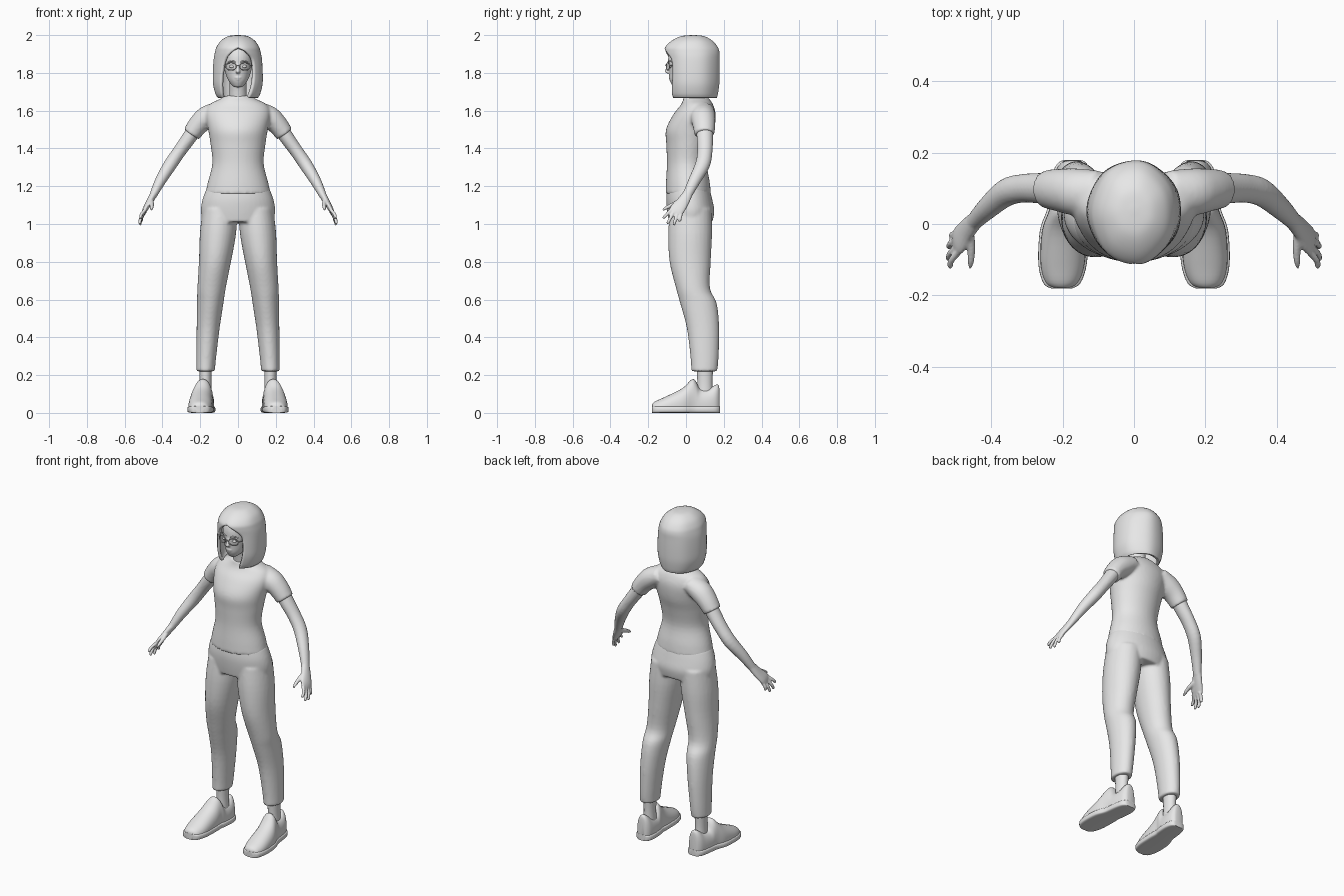
import bpy, bmesh, math
from mathutils import Vector, Matrix

if "Cube" in bpy.data.objects:
    bpy.data.objects.remove(bpy.data.objects["Cube"])

grey = bpy.data.materials.new("plain grey")
grey.diffuse_color = (0.8, 0.8, 0.8, 1)
grey.use_nodes = True
grey.node_tree.nodes["Principled BSDF"].inputs["Base Color"].default_value = grey.diffuse_color


def smooth_rows(rows, sub=4):
    """Catmull-Rom interpolation between rows of numbers."""
    rows = [Vector(r) for r in rows]
    out = []
    for i in range(len(rows) - 1):
        p0, p1, p2 = rows[max(i - 1, 0)], rows[i], rows[i + 1]
        p3 = rows[min(i + 2, len(rows) - 1)]
        for k in range(sub):
            t = k / sub
            out.append(p1 * 2 * 0.5 + (p2 - p0) * (0.5 * t)
                       + (p0 * 2 - p1 * 5 + p2 * 4 - p3) * (0.5 * t * t)
                       + (p1 * 3 - p0 - p2 * 3 + p3) * (0.5 * t ** 3))
    return out + [rows[-1]]


def loft(bm, rows, axis="z", side=1, n=28, power=2.0, floor=None):
    """Closed skin over elliptical rings; each row is x, y, z, radius a, radius b."""
    rows = smooth_rows(rows)
    rings = []
    for i, r in enumerate(rows):
        c = Vector(r[:3])
        a, b = Vector((1, 0, 0)), Vector((0, 1, 0))
        if axis == "y":
            b = Vector((0, 0, 1))
        elif axis == "path":
            t = (Vector(rows[min(i + 1, len(rows) - 1)][:3])
                 - Vector(rows[max(i - 1, 0)][:3])).normalized()
            b = (b - t * b.dot(t)).normalized()
            a = b.cross(t)
        ring = []
        for k in range(n):
            ang = 2 * math.pi * k / n
            u, v = math.cos(ang), math.sin(ang)
            u = math.copysign(abs(u) ** (2 / power), u)
            v = math.copysign(abs(v) ** (2 / power), v)
            p = c + a * u * max(r[3], 0.002) + b * v * max(r[4], 0.002)
            if floor is not None:
                p.z = max(p.z, floor)
            ring.append(bm.verts.new((p.x * side, p.y, p.z)))
        rings.append(ring)
    faces = [bm.faces.new(rings[0]), bm.faces.new(rings[-1])]
    for r0, r1 in zip(rings, rings[1:]):
        for k in range(n):
            faces.append(bm.faces.new((r0[k], r0[(k + 1) % n], r1[(k + 1) % n], r1[k])))
    bmesh.ops.recalc_face_normals(bm, faces=faces)


def ball(bm, loc, size):
    bmesh.ops.create_uvsphere(bm, u_segments=16, v_segments=10, radius=1,
                              matrix=Matrix.LocRotScale(Vector(loc), None, Vector(size)))


def finish(bm, name, voxel=None, smooth=3):
    mesh = bpy.data.meshes.new(name)
    bm.to_mesh(mesh)
    bm.free()
    mesh.materials.append(grey)
    ob = bpy.data.objects.new(name, mesh)
    bpy.context.collection.objects.link(ob)
    bpy.ops.object.select_all(action="DESELECT")
    ob.select_set(True)
    bpy.context.view_layer.objects.active = ob
    bpy.ops.object.shade_smooth_by_angle(angle=math.radians(45))
    if voxel:
        m = ob.modifiers.new("blend", "REMESH")
        m.mode, m.voxel_size, m.use_smooth_shade = "VOXEL", voxel, True
        s = ob.modifiers.new("soften", "SMOOTH")
        s.iterations, s.factor = smooth, 0.5
    return ob


# Shirt: torso with two short sleeves
bm = bmesh.new()
loft(bm, [(0, .012, 1.16, .173, .12), (0, .01, 1.22, .16, .116), (0, .005, 1.32, .136, .106),
          (0, .012, 1.42, .145, .116), (0, .022, 1.5, .158, .128), (0, .045, 1.58, .172, .112),
          (0, .058, 1.63, .155, .086), (0, .055, 1.66, .1, .07), (0, .045, 1.68, .062, .058)], n=40)
for s in (1, -1):
    loft(bm, [(.1, .085, 1.6, .05, .065), (.165, .09, 1.565, .06, .066),
              (.21, .095, 1.525, .054, .06), (.247, .098, 1.475, .048, .053)], "path", s)
finish(bm, "shirt", .008, 5)

# Trousers: hips blended with two legs
bm = bmesh.new()
loft(bm, [(0, .012, 1.19, .166, .112), (0, .017, 1.13, .188, .122), (0, .025, 1.07, .197, .125),
          (0, .025, 1.01, .188, .115)], n=40)
for s in (1, -1):
    loft(bm, [(.095, .025, 1.08, .092, .11), (.106, .022, .95, .096, .116), (.122, .022, .8, .085, .109),
              (.14, .037, .66, .075, .09), (.147, .066, .58, .07, .097), (.158, .09, .45, .061, .086),
              (.168, .098, .3, .053, .075), (.172, .097, .22, .049, .069)], "z", s)
finish(bm, "trousers", .008, 5)

# Arms and hands, with a thumb and four spread fingers
bm = bmesh.new()
tips = [(.517, -.122, 1.03), (.522, -.1, 1.0), (.52, -.065, .993), (.512, -.035, 1.012)]
for s in (1, -1):
    loft(bm, [(.21, .098, 1.53, .04, .045), (.26, .1, 1.455, .038, .043), (.31, .1, 1.385, .035, .04),
              (.358, .088, 1.315, .035, .039), (.41, .045, 1.23, .029, .032),
              (.45, .005, 1.15, .02, .025)], "path", s, 20)
    loft(bm, [(.445, .01, 1.16, .02, .026), (.47, -.018, 1.115, .017, .034),
              (.49, -.045, 1.08, .014, .04), (.5, -.058, 1.06, .009, .036)], "path", s, 20)
    for k, (x, y, z) in enumerate(tips):
        base = Vector((.492, -.078 + k * .018, 1.075 - k * .003))
        tip = Vector((x, y, z))
        mid = base.lerp(tip, .55) + Vector((.006, 0, 0))
        loft(bm, [(*base, .01, .01), (*mid, .009, .009), (*base.lerp(tip, .93), .008, .008),
                  (*tip, .003, .003)], "path", s, 12)
    loft(bm, [(.462, -.02, 1.125, .014, .014), (.456, -.065, 1.105, .012, .012),
              (.457, -.105, 1.085, .009, .009), (.46, -.125, 1.072, .004, .004)], "path", s, 12)
finish(bm, "arms_and_hands", .005, 2)

# Ankles
bm = bmesh.new()
for s in (1, -1):
    loft(bm, [(.172, .1, .08, .034, .044), (.172, .1, .16, .031, .04), (.172, .1, .26, .035, .045)], "z", s)
finish(bm, "ankles")

# Shoes: upper lofted from toe to heel, over a thin sole
bm = bmesh.new()
sole = bmesh.new()
shoe = [(.203, -.18, .045, .022), (.202, -.165, .06, .046), (.2, -.11, .085, .062), (.196, -.02, .13, .062),
        (.188, .03, .177, .053), (.183, .052, .168, .052), (.18, .075, .128, .052), (.176, .12, .128, .05),
        (.174, .155, .148, .043), (.173, .173, .145, .03), (.173, .178, .11, .018)]
for s in (1, -1):
    loft(bm, [(x, y, h * .35, w, h * .65) for x, y, h, w in shoe], "y", s, 28, 2.2, .004)
    loft(sole, [(x, y * 1.005, .018, w + .006, .018) for x, y, h, w in shoe], "y", s, 28, 5)
finish(bm, "shoe_uppers")
finish(sole, "shoe_soles")

# Head, neck, nose, lips and chin
bm = bmesh.new()
loft(bm, [(0, -.045, 1.724, .018, .02), (0, -.036, 1.736, .034, .038), (0, -.022, 1.762, .052, .064),
          (0, -.006, 1.8, .067, .084), (0, 0, 1.85, .077, .095), (0, .01, 1.9, .08, .1),
          (0, .02, 1.95, .065, .085), (0, .025, 1.975, .03, .04)], n=36)
loft(bm, [(0, .045, 1.6, .056, .054), (0, .035, 1.68, .046, .046), (0, .02, 1.77, .045, .048)])
loft(bm, [(0, -.088, 1.85, .007, .008), (0, -.095, 1.825, .008, .011), (0, -.1, 1.806, .012, .013),
          (0, -.093, 1.797, .009, .008)], n=14)
ball(bm, (0, -.083, 1.775), (.019, .009, .005))
ball(bm, (0, -.08, 1.766), (.016, .009, .006))
finish(bm, "head_and_neck", .004, 2)

# Eyes and eyebrows
bm = bmesh.new()
for s in (1, -1):
    ball(bm, (s * .032, -.083, 1.834), (.014, .008, .008))
    loft(bm, [(.014, -.094, 1.857, .003, .003), (.032, -.09, 1.863, .004, .004),
              (.054, -.074, 1.856, .002, .002)], "path", s, 8)
finish(bm, "eyes_and_eyebrows")

# Glasses: two oval rims, a bridge and side arms
curve = bpy.data.curves.new("glasses", "CURVE")
curve.dimensions, curve.bevel_depth, curve.bevel_resolution = "3D", .0025, 2


def wire(points, closed=False):
    sp = curve.splines.new("POLY")
    sp.points.add(len(points) - 1)
    for q, p in zip(sp.points, points):
        q.co = (*p, 1)
    sp.use_cyclic_u = closed


for s in (1, -1):
    wire([(s * (.037 + .027 * math.cos(a)), -.104 + .008 * (1 + math.cos(a)), 1.834 + .02 * math.sin(a))
          for a in (2 * math.pi * k / 28 for k in range(28))], True)
    wire([(s * .064, -.088, 1.838), (s * .08, -.06, 1.84), (s * .084, .02, 1.838)])
wire([(-.01, -.104, 1.837), (0, -.108, 1.841), (.01, -.104, 1.837)])
curve.materials.append(grey)
bpy.context.collection.objects.link(bpy.data.objects.new("glasses", curve))

# Hair: bob-shaped shell, parted in front; rows are z, rx, ry, cy, left gap, right gap
bm = bmesh.new()
rows = smooth_rows([
    (2.0, .008, .008, .04, 0, 0), (1.994, .052, .062, .035, 0, 0), (1.97, .09, .108, .032, 0, 0),
    (1.938, .112, .138, .029, 0, 0), (1.91, .121, .145, .032, .035, .045), (1.87, .128, .143, .035, .068, .078),
    (1.8, .132, .142, .036, .085, .085), (1.74, .131, .14, .036, .09, .08),
    (1.69, .119, .133, .036, .088, .066), (1.668, .106, .125, .038, .083, .056)], 5)
n = 48
grid = []
for z, rx, ry, cy, left, right in rows:
    g0, g1 = (math.asin(min(max(g / rx, 0), .95)) for g in (right, left))
    line = []
    for k in range(n + 1):
        ang = g0 + (2 * math.pi - g1 - g0) * k / n
        wave = 1 + .008 * math.sin(7 * ang)
        line.append(bm.verts.new((rx * wave * math.sin(ang), cy - ry * wave * math.cos(ang), z)))
    grid.append(line)
bm.faces.new(grid[0][:-1])
for r0, r1 in zip(grid, grid[1:]):
    for k in range(n):
        bm.faces.new((r0[k], r1[k], r1[k + 1], r0[k + 1]))
bmesh.ops.remove_doubles(bm, verts=bm.verts, dist=.0003)
hair = finish(bm, "hair")
thick = hair.modifiers.new("thickness", "SOLIDIFY")
thick.thickness, thick.offset = .016, -1
